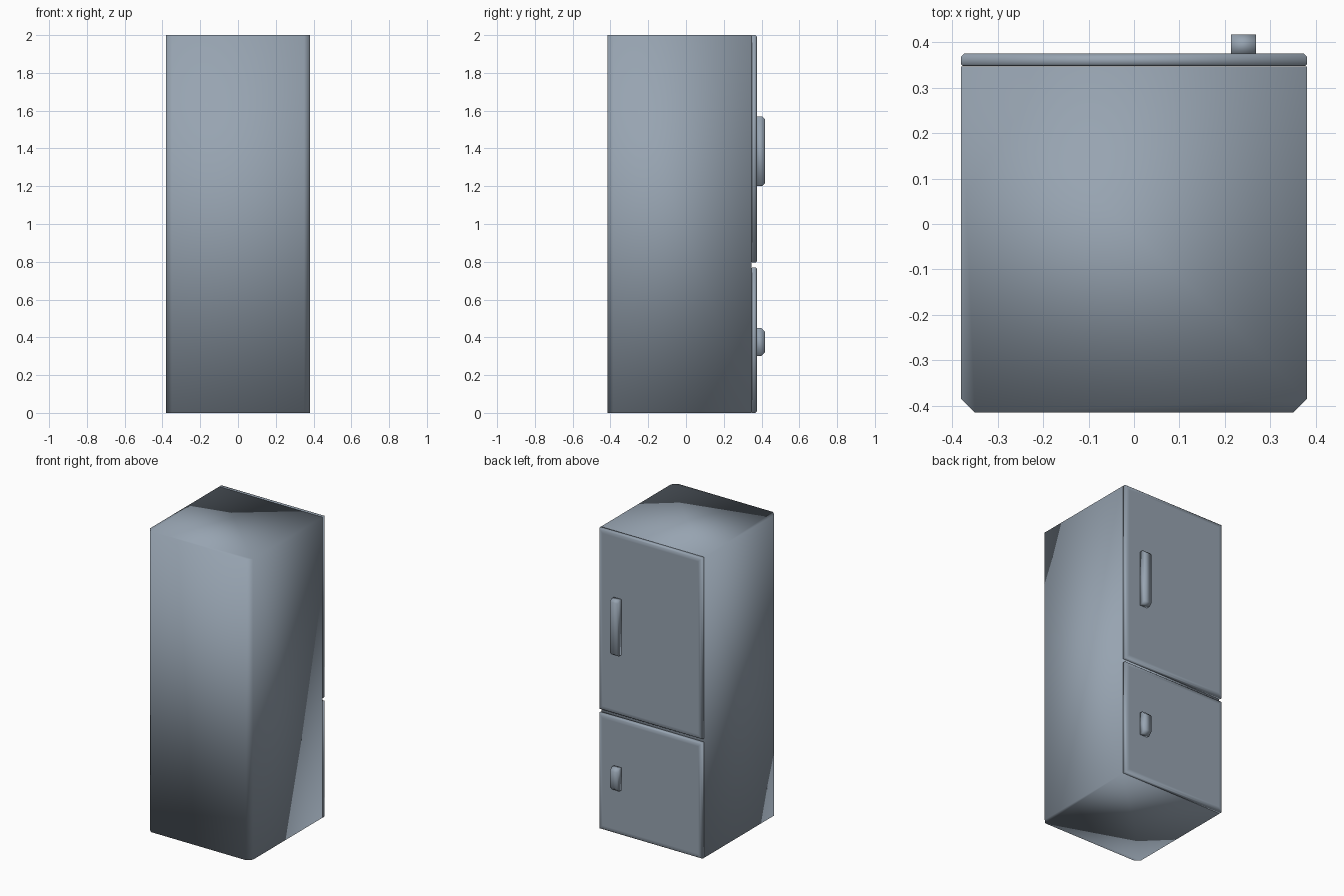
import bpy, bmesh

if "Cube" in bpy.data.objects:
    bpy.data.objects.remove(bpy.data.objects["Cube"])

steel = bpy.data.materials.new("blue grey steel")
steel.diffuse_color = (0.31, 0.37, 0.44, 1)
steel.use_nodes = True
steel.node_tree.nodes["Principled BSDF"].inputs["Base Color"].default_value = steel.diffuse_color


def finish(bm, name):
    bmesh.ops.recalc_face_normals(bm, faces=bm.faces)
    for f in bm.faces:
        f.smooth = True
    me = bpy.data.meshes.new(name)
    bm.to_mesh(me)
    bm.free()
    me.materials.append(steel)
    ob = bpy.data.objects.new(name, me)
    bpy.context.collection.objects.link(ob)
    return ob


def box(x0, x1, y0, y1, z0, z1):
    bm = bmesh.new()
    bmesh.ops.create_cube(bm, size=1)
    for v in bm.verts:
        v.co = (x1 if v.co.x > 0 else x0,
                y1 if v.co.y > 0 else y0,
                z1 if v.co.z > 0 else z0)
    return bm


def chamfer(bm, rule, width):
    edges = [e for e in bm.edges if rule(*[v.co for v in e.verts])]
    bmesh.ops.bevel(bm, geom=edges, offset=width, segments=1,
                    affect='EDGES', profile=0.5)


# Cabinet with chamfered upright edges on the -y side
bm = box(-0.38, 0.38, -0.415, 0.346, 0, 2)
chamfer(bm, lambda a, b: a.y < 0 and b.y < 0 and abs(a.z - b.z) > 1, 0.03)
finish(bm, "cabinet")


# Doors: chamfered slab with a soft border on the outer face
def door(name, z0, z1):
    bm = box(-0.38, 0.38, 0.348, 0.375, z0, z1)
    chamfer(bm, lambda a, b: a.y > 0.36 and b.y > 0.36, 0.007)
    chamfer(bm, lambda a, b: a.y < 0.35 and b.y < 0.35, 0.003)
    bm.normal_update()
    outer = [f for f in bm.faces if f.normal.y > 0.99]
    bmesh.ops.inset_region(bm, faces=outer, thickness=0.03, depth=0)
    finish(bm, name)


door("upper_door", 0.795, 2.0)
door("lower_door", 0.0, 0.77)


# Handles: block with the outer ends cut off
def handle(name, z0, z1, cut):
    bm = box(0.213, 0.268, 0.373, 0.417, z0, z1)
    chamfer(bm, lambda a, b: a.y > 0.4 and b.y > 0.4
            and abs(a.x - b.x) > 0.01, cut)
    finish(bm, name)


handle("upper_handle", 1.2, 1.57, 0.015)
handle("lower_handle", 0.3, 0.45, 0.02)
